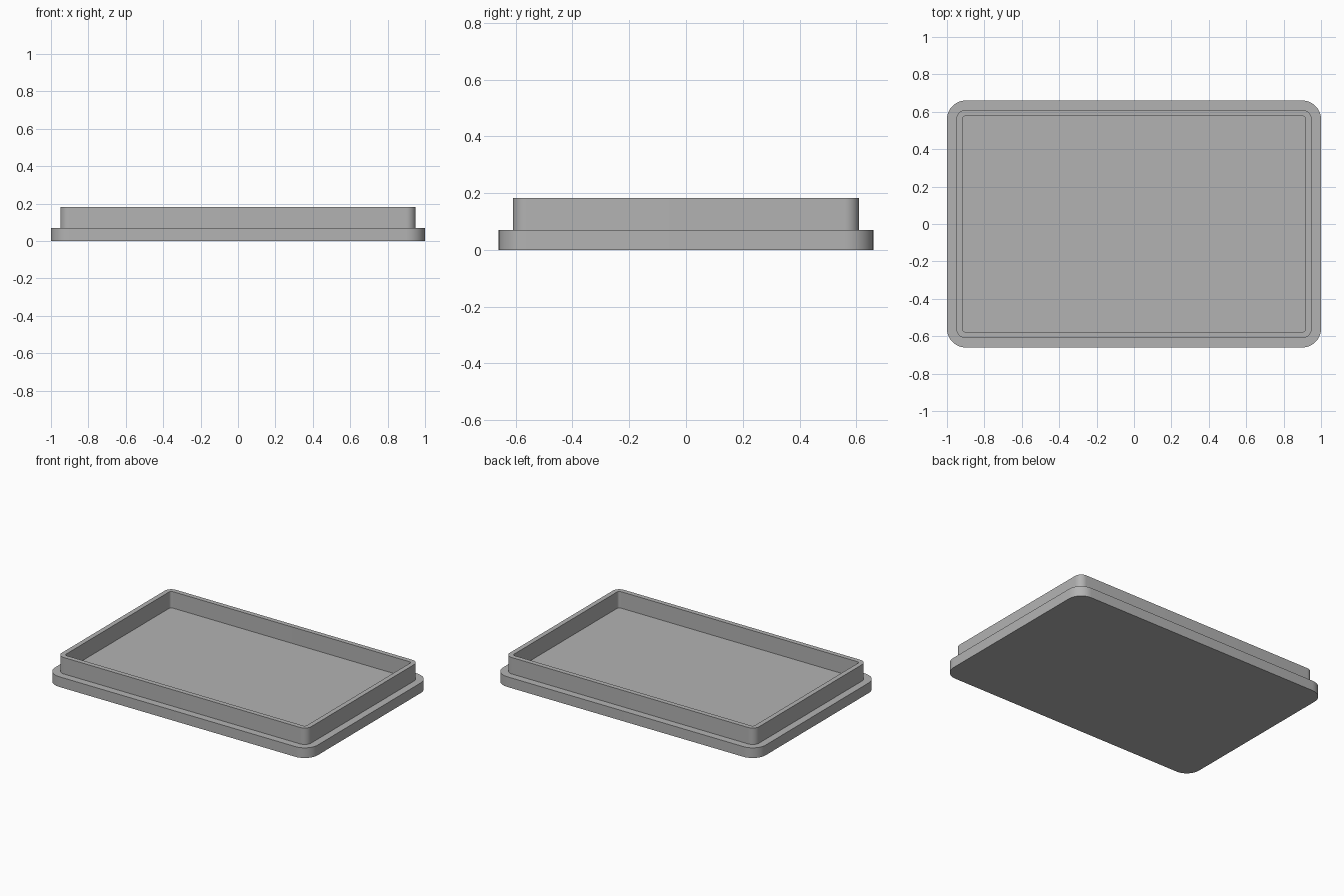
import bpy, bmesh, math

cube = bpy.data.objects.get("Cube")
if cube:
    bpy.data.objects.remove(cube, do_unlink=True)

HALF_X, HALF_Y, RADIUS = 1.0, 0.66, 0.1
STEPS = 12  # segments per rounded corner

grey = bpy.data.materials.new("plain grey")
grey.use_nodes = True
colour = (0.45, 0.45, 0.45, 1)
grey.diffuse_color = colour
grey.node_tree.nodes["Principled BSDF"].inputs["Base Color"].default_value = colour


def ring(bm, inset, z):
    """Rounded rectangle, set in concentrically from the outer edge."""
    r = RADIUS - inset
    verts = []
    for i, (sx, sy) in enumerate([(1, 1), (-1, 1), (-1, -1), (1, -1)]):
        for k in range(STEPS + 1):
            a = math.pi / 2 * (i + k / STEPS)
            verts.append(bm.verts.new((sx * (HALF_X - RADIUS) + r * math.cos(a),
                                       sy * (HALF_Y - RADIUS) + r * math.sin(a), z)))
    return verts


# Stepped section from the underside, over the flange and rim, to the tray floor
section = [(0, 0), (0, 0.07), (0.05, 0.07), (0.05, 0.183), (0.083, 0.183), (0.083, 0.07)]
bm = bmesh.new()
rings = [ring(bm, inset, z) for inset, z in section]
for low, high in zip(rings, rings[1:]):
    n = len(low)
    for i in range(n):
        j = (i + 1) % n
        bm.faces.new((low[i], low[j], high[j], high[i]))
bm.faces.new(rings[0][::-1])  # underside
bm.faces.new(rings[-1])       # tray floor

mesh = bpy.data.meshes.new("tray_lid")
bm.to_mesh(mesh)
bm.free()
mesh.materials.append(grey)
lid = bpy.data.objects.new("tray_lid", mesh)
bpy.context.collection.objects.link(lid)

# Smooth corners, crisp steps
bpy.context.view_layer.objects.active = lid
lid.select_set(True)
bpy.ops.object.shade_smooth_by_angle(angle=math.radians(30))
